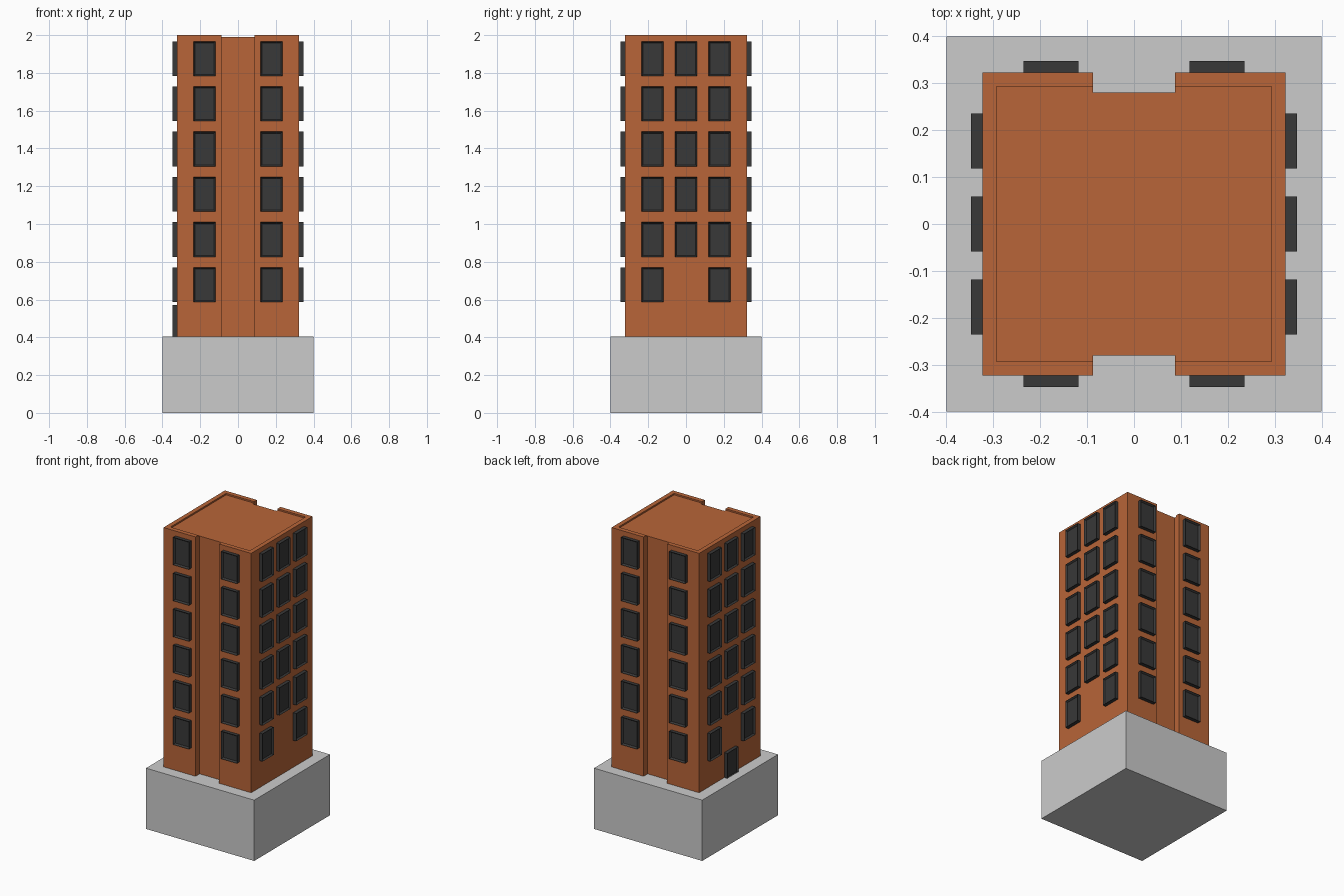
import bpy, bmesh
from math import pi
from mathutils import Matrix, Vector

if "Cube" in bpy.data.objects:
    bpy.data.objects.remove(bpy.data.objects["Cube"])


def material(name, rgb):
    m = bpy.data.materials.new(name)
    m.diffuse_color = (*rgb, 1)
    m.use_nodes = True
    m.node_tree.nodes["Principled BSDF"].inputs["Base Color"].default_value = m.diffuse_color
    return m


BRICK = material("brick_orange", (0.48, 0.13, 0.04))
DARK = material("dark_frame", (0.04, 0.04, 0.04))


def finish(name, bm, mat=None):
    bmesh.ops.recalc_face_normals(bm, faces=bm.faces)
    mesh = bpy.data.meshes.new(name)
    bm.to_mesh(mesh)
    bm.free()
    obj = bpy.data.objects.new(name, mesh)
    bpy.context.collection.objects.link(obj)
    if mat:
        mesh.materials.append(mat)
    return obj


def prism(name, profile, z0, z1, mat=None):
    bm = bmesh.new()
    face = bm.faces.new([bm.verts.new((x, y, z0)) for x, y in profile])
    top = bmesh.ops.extrude_face_region(bm, geom=[face])["geom"]
    # extrude_face_region may keep or drop the source face: cap it if dropped
    moved = [v for v in top if isinstance(v, bmesh.types.BMVert)]
    bmesh.ops.translate(bm, verts=moved, vec=(0, 0, z1 - z0))
    bmesh.ops.holes_fill(bm, edges=bm.edges, sides=0)
    return finish(name, bm, mat)


W, N, D, R = 0.323, 0.087, 0.28, 0.293   # half width, notch half width, notch depth, rim inside
BASE_TOP, ROOF, TOP = 0.405, 1.99, 2.0

# Plinth
prism("plinth", [(-.399, -.399), (.399, -.399), (.399, .399), (-.399, .399)], 0, BASE_TOP)

# Tower body with front and back notches
prism("tower_body", [(-W, -W), (-N, -W), (-N, -D), (N, -D), (N, -W), (W, -W),
                     (W, W), (N, W), (N, D), (-N, D), (-N, W), (-W, W)], BASE_TOP, ROOF, BRICK)

# Parapet rim, one half mirrored to the other side
rim = prism("roof_parapet", [(N, -W), (W, -W), (W, W), (N, W),
                             (N, R), (R, R), (R, -R), (N, -R)], ROOF, TOP, BRICK)
rim.modifiers.new("mirror", "MIRROR").use_axis[0] = True


def framed_panel(name, side, u, z0, z1, door=False):
    """Raised box with a recessed pane; side counts quarter turns from the front."""
    bm = bmesh.new()
    w, y0, y1 = 0.117, -W + 0.01, -0.347
    bmesh.ops.create_cube(bm, size=1, matrix=Matrix.Translation((u, (y0 + y1) / 2, (z0 + z1) / 2))
                          @ Matrix.Diagonal((w, y0 - y1, z1 - z0, 1)))
    bm.faces.ensure_lookup_table()
    front = min(bm.faces, key=lambda f: f.calc_center_median().y)
    bmesh.ops.inset_region(bm, faces=[front], thickness=0.012)
    if door:  # opening runs down to the ground
        for v in sorted(front.verts, key=lambda v: v.co.z)[:2]:
            v.co.z = z0 + 0.001
    bmesh.ops.translate(bm, verts=front.verts, vec=(0, 0.011, 0))
    bmesh.ops.rotate(bm, verts=bm.verts, cent=Vector(), matrix=Matrix.Rotation(side * pi / 2, 3, "Z"))
    return finish(name, bm, DARK)


# Windows: two columns front and back, three on the sides
names = ["front", "right", "back", "left"]
for side, label in enumerate(names):
    columns = (-0.177, 0.177) if side % 2 == 0 else (-0.177, 0, 0.177)
    for row in range(6):
        top = 0.77 + 0.2395 * row
        for u in columns:
            if row == 0 and u == 0:
                continue
            framed_panel(f"{label}_window", side, u, top - 0.184, top)

# Entrance door on the left side
framed_panel("entrance_door", 3, 0, BASE_TOP, 0.572, door=True)
